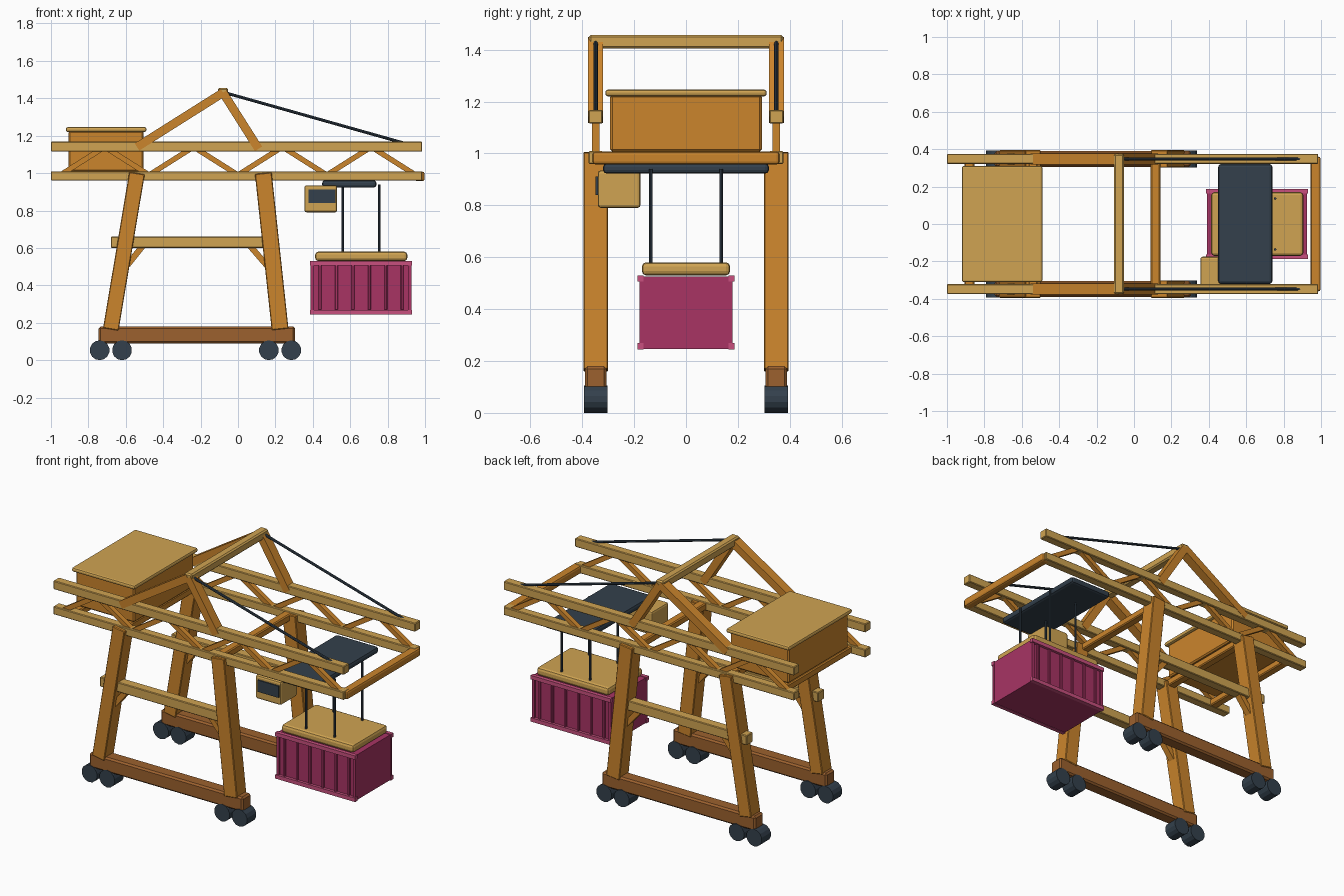
import bpy
import math
from mathutils import Vector, Matrix

if "Cube" in bpy.data.objects:
    bpy.data.objects.remove(bpy.data.objects["Cube"], do_unlink=True)


def srgb(*rgb):
    return [((c / 255 + 0.055) / 1.055) ** 2.4 for c in rgb] + [1.0]


def material(name, *rgb):
    mat = bpy.data.materials.new(name)
    mat.use_nodes = True
    colour = srgb(*rgb)
    mat.diffuse_color = colour
    mat.node_tree.nodes["Principled BSDF"].inputs["Base Color"].default_value = colour
    return mat


ORANGE = material("orange paint", 203, 133, 44)
TAN = material("tan paint", 208, 164, 82)
BROWN = material("brown paint", 156, 97, 46)
DARK = material("dark slate", 51, 64, 76)
MAGENTA = material("magenta panel", 168, 52, 100)
PINK = material("pink frame", 200, 80, 126)


def finish(name, mat, bevel=0.0, segments=1):
    obj = bpy.context.object
    obj.name = name
    obj.data.materials.append(mat)
    if bevel:
        mod = obj.modifiers.new("Bevel", "BEVEL")
        mod.width = bevel
        mod.segments = segments
        mod.limit_method = "ANGLE"
    return obj


def box(name, mat, x, y, z, bevel=0.0, segments=1):
    """Box given as (min, max) ranges."""
    bpy.ops.mesh.primitive_cube_add(size=1)
    obj = finish(name, mat, bevel, segments)
    ranges = (x, y, z)
    size = Matrix.Diagonal([b - a for a, b in ranges]).to_4x4()
    obj.data.transform(size)
    obj.location = [(a + b) / 2 for a, b in ranges]
    return obj


def bar(name, mat, start, end, thick, depth, bevel=0.0):
    """Square bar between two points of an XZ plane; depth runs along y."""
    a, b = Vector(start), Vector(end)
    d = b - a
    bpy.ops.mesh.primitive_cube_add(size=1)
    obj = finish(name, mat, bevel)
    obj.data.transform(Matrix.Diagonal((thick, depth, d.length)).to_4x4())
    obj.location = (a + b) / 2
    obj.rotation_euler = (0, math.atan2(d.x, d.z), 0)
    return obj


def rod(name, mat, start, end, radius, sides):
    a, b = Vector(start), Vector(end)
    d = b - a
    bpy.ops.mesh.primitive_cylinder_add(vertices=sides, radius=radius, depth=d.length,
                                        location=(a + b) / 2)
    obj = finish(name, mat)
    obj.rotation_euler = d.to_track_quat("Z", "Y").to_euler()
    return obj


# Both side frames
for side, s in (("right", -1), ("left", 1)):
    y = 0.348 * s

    def across(width, centre=y):
        return (centre - width / 2, centre + width / 2)

    # Wheels and ground beam
    for i, x in enumerate((-0.74, -0.62, 0.165, 0.285)):
        rod(f"{side}_wheel_{i + 1}", DARK, (x, y - 0.045, 0.053), (x, y + 0.045, 0.053), 0.053, 14)
    box(f"{side}_ground_beam", BROWN, (-0.745, 0.305), across(0.084), (0.09, 0.18), 0.01)

    # Legs with tie beam and knee braces
    bar(f"{side}_rear_leg", ORANGE, (-0.68, y, 0.165), (-0.54, y, 1.0), 0.084, 0.094, 0.004)
    bar(f"{side}_front_leg", ORANGE, (0.225, y, 0.165), (0.135, y, 1.0), 0.09, 0.094, 0.004)
    box(f"{side}_tie_beam", TAN, (-0.68, 0.16), across(0.06), (0.6, 0.66), 0.004)
    bar(f"{side}_rear_brace", ORANGE, (-0.59, y, 0.51), (-0.51, y, 0.61), 0.032, 0.04)
    bar(f"{side}_front_brace", ORANGE, (0.16, y, 0.5), (0.065, y, 0.61), 0.032, 0.04)

    # Boom chords and lattice
    box(f"{side}_lower_chord", TAN, (-1.0, 0.985), across(0.054), (0.96, 1.01), 0.004)
    box(f"{side}_upper_chord", TAN, (-1.0, 0.985), across(0.054), (1.115, 1.168), 0.004)
    step = 0.2375
    for i in range(8):
        x = -0.95 + i * step
        z0, z1 = (0.99, 1.14) if i % 2 == 0 else (1.14, 0.99)
        bar(f"{side}_lattice_{i + 1}", ORANGE, (x, y, z0), (x + step, y, z1), 0.028, 0.03)

    # Mast struts and stay cable
    bar(f"{side}_mast_rear_strut", ORANGE, (-0.54, y, 1.14), (-0.08, y, 1.43), 0.046, 0.058)
    bar(f"{side}_mast_front_strut", ORANGE, (0.11, y, 1.13), (-0.08, y, 1.43), 0.046, 0.058)
    rod(f"{side}_stay_cable", DARK, (-0.07, y, 1.43), (0.89, y, 1.16), 0.008, 8)

# Cross members
box("mast_head_beam", TAN, (-0.107, -0.053), (-0.375, 0.375), (1.405, 1.456), 0.008)
box("boom_tip_beam", ORANGE, (0.945, 0.998), (-0.36, 0.36), (0.957, 1.008), 0.012, 2)
for i, x in enumerate((-0.88, -0.54, 0.115)):
    box(f"boom_cross_beam_{i + 1}", ORANGE, (x - 0.026, x + 0.026), (-0.34, 0.34),
        (0.962, 1.006), 0.006)

# Machinery house
box("machinery_house", ORANGE, (-0.905, -0.505), (-0.292, 0.292), (1.008, 1.225), 0.008)
box("machinery_roof", TAN, (-0.92, -0.49), (-0.311, 0.311), (1.22, 1.246), 0.01, 2)

# Trolley and operator cabin
box("trolley", DARK, (0.45, 0.74), (-0.32, 0.32), (0.922, 0.962), 0.015, 2)
box("cabin", TAN, (0.355, 0.53), (-0.34, -0.175), (0.79, 0.935), 0.012, 2)
box("cabin_window", DARK, (0.377, 0.52), (-0.348, -0.339), (0.84, 0.912))

# Hoist ropes and spreader
for i, x in enumerate((0.56, 0.755)):
    for j, y in enumerate((-0.136, 0.136)):
        rod(f"hoist_rope_{i * 2 + j + 1}", DARK, (x, y, 0.57), (x, y, 0.94), 0.007, 8)
box("spreader", TAN, (0.413, 0.905), (-0.17, 0.17), (0.53, 0.58), 0.016, 2)

# Cargo container: body, side rails, corner posts and ribs
box("container_body", MAGENTA, (0.39, 0.926), (-0.17, 0.17), (0.247, 0.526))
for side, s in (("right", -1), ("left", 1)):
    outer = sorted((0.163 * s, 0.187 * s))
    ribs = sorted((0.165 * s, 0.179 * s))
    for level, z in (("lower", 0.245), ("upper", 0.506)):
        box(f"container_{level}_{side}_rail", PINK, (0.385, 0.931), outer, (z, z + 0.024))
    for i, x in enumerate((0.388, 0.91)):
        box(f"container_{side}_post_{i + 1}", MAGENTA, (x, x + 0.018), ribs, (0.265, 0.51))
    for i in range(6):
        x = 0.658 + (i - 2.5) * 0.088
        box(f"container_{side}_rib_{i + 1}", MAGENTA, (x - 0.008, x + 0.008), ribs, (0.268, 0.508), 0.003)
